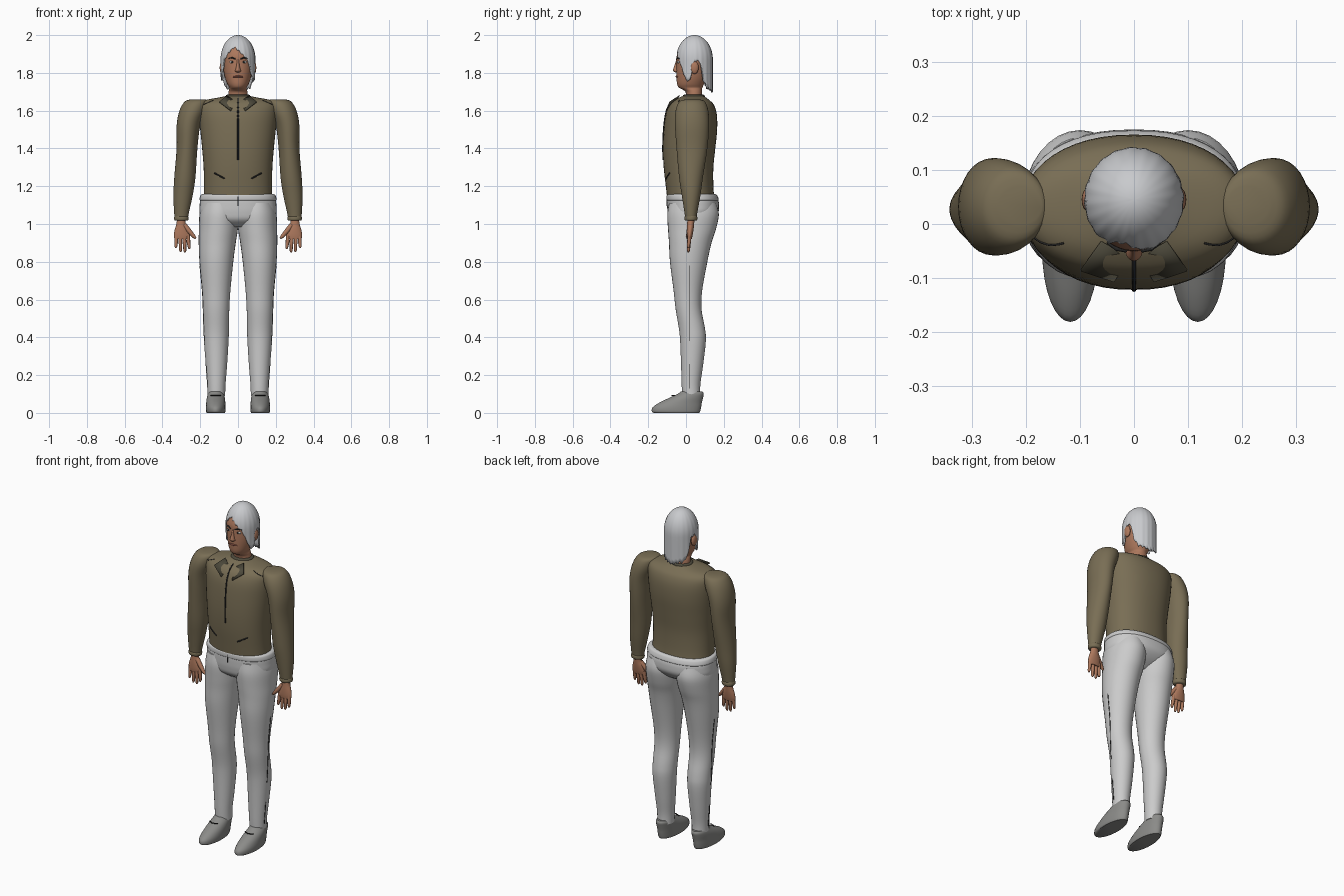
import bpy, bmesh, math
from mathutils import Vector
from mathutils.bvhtree import BVHTree

if "Cube" in bpy.data.objects:
    bpy.data.objects.remove(bpy.data.objects["Cube"], do_unlink=True)


def material(name, r, g, b):
    m = bpy.data.materials.new(name)
    m.use_nodes = True
    m.diffuse_color = (r, g, b, 1)
    bsdf = m.node_tree.nodes["Principled BSDF"]
    bsdf.inputs["Base Color"].default_value = (r, g, b, 1)
    bsdf.inputs["Roughness"].default_value = 0.8
    return m


OLIVE = material("olive cloth", 0.19, 0.155, 0.09)
DARK_OLIVE = material("dark olive cloth", 0.075, 0.068, 0.045)
PALE = material("pale grey cloth", 0.6, 0.6, 0.6)
SILVER = material("silver hair", 0.58, 0.59, 0.61)
SKIN = material("skin", 0.42, 0.19, 0.11)
LIPS = material("lips", 0.3, 0.1, 0.07)
GREY = material("grey leather", 0.26, 0.26, 0.25)
BLACK = material("dark trim", 0.02, 0.02, 0.02)
WHITE = material("eye white", 0.75, 0.75, 0.72)


def finish(ob, mat, mirror=False, angle=50):
    ob.data.materials.clear()
    ob.data.materials.append(mat)
    bpy.ops.object.select_all(action="DESELECT")
    ob.select_set(True)
    bpy.context.view_layer.objects.active = ob
    bpy.ops.object.shade_smooth_by_angle(angle=math.radians(angle))
    if mirror:
        ob.modifiers.new("Mirror", "MIRROR")
    return ob


def add_mesh(name, bm, mat, mirror=False):
    bmesh.ops.recalc_face_normals(bm, faces=bm.faces)
    me = bpy.data.meshes.new(name)
    bm.to_mesh(me)
    bm.free()
    ob = bpy.data.objects.new(name, me)
    bpy.context.collection.objects.link(ob)
    return finish(ob, mat, mirror)


def smooth_rows(rows, steps):
    """Catmull-Rom interpolation through the section rows."""
    out = []
    for i in range(len(rows) - 1):
        a, b, c, d = (rows[max(0, min(len(rows) - 1, i + k))] for k in (-1, 0, 1, 2))
        for s in range(steps):
            t = s / steps
            out.append([0.5 * (2 * q + (r - p) * t + (2 * p - 5 * q + 4 * r - w) * t * t
                               + (3 * q - p - 3 * r + w) * t ** 3)
                        for p, q, r, w in zip(a, b, c, d)])
    return out + [list(rows[-1])]


def loft(name, rows, mat, mirror=False, power=2.0, sides=32, steps=4):
    """Skin over level sections given as (z, x min, x max, y min, y max)."""
    bm = bmesh.new()
    rings = []
    for z, x0, x1, y0, y1 in smooth_rows(rows, steps):
        ring = []
        for i in range(sides):
            c, s = math.cos(math.tau * i / sides), math.sin(math.tau * i / sides)
            px = math.copysign(abs(c) ** (2 / power), c)
            py = math.copysign(abs(s) ** (2 / power), s)
            ring.append(bm.verts.new(((x0 + x1) / 2 + px * (x1 - x0) / 2,
                                      (y0 + y1) / 2 + py * (y1 - y0) / 2, z)))
        rings.append(ring)
    for lo, hi in zip(rings, rings[1:]):
        for i in range(sides):
            j = (i + 1) % sides
            bm.faces.new((lo[i], lo[j], hi[j], hi[i]))
    bm.faces.new(rings[0])
    bm.faces.new(rings[-1])
    return add_mesh(name, bm, mat, mirror)


def centred(rows):
    return [(z, -w, w, y0, y1) for z, w, y0, y1 in rows]


def tube(name, points, radii, mat, mirror=False):
    cu = bpy.data.curves.new(name, "CURVE")
    cu.dimensions = "3D"
    cu.bevel_depth, cu.bevel_resolution, cu.use_fill_caps = 1.0, 2, True
    sp = cu.splines.new("POLY")
    sp.points.add(len(points) - 1)
    for p, co, r in zip(sp.points, points, radii):
        p.co, p.radius = (*co, 1), r
    ob = bpy.data.objects.new(name, cu)
    bpy.context.collection.objects.link(ob)
    bpy.ops.object.select_all(action="DESELECT")
    ob.select_set(True)
    bpy.context.view_layer.objects.active = ob
    bpy.ops.object.convert(target="MESH")
    return finish(bpy.context.object, mat, mirror)


def seam(name, target, start, end, direction, radius, mat, mirror=False, count=14):
    """Thin line projected onto a part's surface."""
    me = target.data
    tree = BVHTree.FromPolygons([v.co for v in me.vertices], [p.vertices for p in me.polygons])
    hits = [tree.ray_cast(Vector(start).lerp(Vector(end), i / count), Vector(direction))[0]
            for i in range(count + 1)]
    hits = [h for h in hits if h]
    if len(hits) > 1:
        tube(name, hits, [radius] * len(hits), mat, mirror)


def ball(name, centre, size, mat, mirror=False):
    bm = bmesh.new()
    bmesh.ops.create_uvsphere(bm, u_segments=16, v_segments=10, radius=1)
    for v in bm.verts:
        v.co = Vector(c + k * s for c, k, s in zip(centre, v.co, size))
    return add_mesh(name, bm, mat, mirror)


# Jacket
jacket = loft("jacket_body", centred([
    (1.14, .182, -.1, .15), (1.2, .18, -.107, .145), (1.3, .182, -.118, .145),
    (1.4, .19, -.122, .155), (1.5, .2, -.118, .165), (1.58, .207, -.108, .163),
    (1.63, .205, -.088, .148), (1.655, .175, -.062, .125), (1.67, .1, -.035, .105),
    (1.678, .06, -.015, .095)]), OLIVE, power=2.2, sides=48)
loft("jacket_sleeves", [
    (1.66, .17, .25, 0, .07), (1.648, .16, .282, -.035, .1), (1.6, .17, .31, -.055, .118),
    (1.52, .2, .325, -.058, .122), (1.4, .215, .325, -.05, .113), (1.25, .225, .337, -.037, .09),
    (1.15, .24, .342, -.022, .076), (1.06, .26, .338, -.008, .06), (1.03, .265, .335, -.004, .056)],
    OLIVE, mirror=True)
loft("jacket_cuffs", [(1.018, .266, .334, -.004, .056), (1.024, .262, .338, -.008, .06),
                      (1.036, .262, .338, -.008, .06), (1.042, .266, .336, -.004, .057)],
     OLIVE, mirror=True)
loft("neck_band", centred([(1.66, .068, -.02, .1), (1.68, .064, -.016, .099),
                           (1.685, .055, -.008, .09)]), DARK_OLIVE)

# Collar flaps
bm = bmesh.new()
bm.faces.new([bm.verts.new(c) for c in (
    (.06, -.035, 1.682), (.01, -.065, 1.648), (.037, -.108, 1.6), (.098, -.088, 1.647))])
flaps = add_mesh("collar_flaps", bm, DARK_OLIVE, True)
flaps.modifiers.new("Thickness", "SOLIDIFY").thickness = .005

# Jacket trim
seam("zipper", jacket, (0, -1, 1.34), (0, -1, 1.665), (0, 1, 0), .004, BLACK)
seam("pocket_lines", jacket, (.125, -1, 1.27), (.07, -1, 1.24), (0, 1, 0), .004, BLACK, True)
seam("shoulder_lines", jacket, (.2, -1, 1.625), (.13, -1, 1.655), (0, 1, 0), .002, BLACK, True)

# Trousers
loft("trouser_hips", centred([
    (.985, .1, -.04, .08), (1.02, .18, -.085, .135), (1.06, .203, -.097, .17),
    (1.1, .203, -.1, .175), (1.13, .2, -.1, .17), (1.155, .192, -.097, .158)]),
    PALE, power=2.3, sides=48)
legs = loft("trouser_legs", [
    (1.11, .01, .19, -.09, .16), (1.05, -.004, .204, -.099, .174), (.97, .001, .207, -.095, .158),
    (.9, .012, .208, -.09, .135), (.8, .025, .204, -.085, .113), (.65, .04, .19, -.066, .086),
    (.55, .046, .185, -.055, .082), (.45, .048, .182, -.038, .1), (.38, .05, .18, -.031, .105),
    (.25, .058, .17, -.026, .09), (.15, .066, .162, -.023, .076), (.09, .068, .16, -.02, .075)],
    PALE, mirror=True)
loft("waistband", centred([(1.125, .201, -.1, .171), (1.132, .204, -.103, .173),
                           (1.152, .198, -.102, .165), (1.158, .186, -.095, .155)]),
     PALE, power=2.3, sides=48)
tube("fly_line", [(0, -.101, 1.145), (0, -.1, 1.095)], [.003, .003], BLACK)
for label, low, high in (("lower", .13, .26), ("upper", .38, .78)):
    seam(label + "_leg_seams", legs, (1, .02, low), (1, .02, high), (-1, 0, 0), .0022, BLACK, True)

# Shoes
loft("shoes", [
    (0, .07, .165, -.172, .07), (.008, .067, .169, -.181, .075), (.03, .066, .17, -.176, .08),
    (.055, .067, .168, -.14, .084), (.08, .07, .165, -.088, .09), (.1, .074, .16, -.045, .094),
    (.112, .08, .154, -.03, .088)], GREY, mirror=True)
tube("shoe_laces", [(.09, -.062, .093), (.117, -.074, .093), (.144, -.062, .093)],
     [.003] * 3, BLACK, True)

# Hands
loft("palms", [(1.04, .28, .322, .008, .046), (1.0, .277, .326, .006, .043),
               (.97, .264, .335, .004, .04), (.94, .257, .34, .004, .035),
               (.92, .262, .336, .006, .03)], SKIN, mirror=True)
for label, x0, x1, z1 in (("index", .266, .258, .868), ("middle", .286, .281, .85),
                          ("ring", .306, .304, .852), ("little", .326, .329, .872)):
    tube(label + "_fingers", [(x0, .019, .945), ((x0 + x1) / 2, .016, .905),
                              (x1, .013, z1 + .01), (x1, .012, z1)],
         [.011, .01, .008, .004], SKIN, True)
tube("thumbs", [(.285, .022, .995), (.258, .015, .962), (.235, .01, .935), (.224, .008, .924)],
     [.014, .013, .01, .005], SKIN, True)

# Head
loft("head_and_neck", centred([
    (1.62, .058, 0, .09), (1.69, .051, 0, .085), (1.71, .048, -.015, .084),
    (1.722, .046, -.038, .087), (1.74, .056, -.047, .095), (1.77, .067, -.05, .11),
    (1.81, .076, -.051, .122), (1.86, .082, -.05, .13), (1.9, .083, -.047, .13),
    (1.95, .068, -.025, .11), (1.98, .035, .01, .08)]), SKIN, sides=40)
loft("nose", centred([(1.802, .008, -.056, -.03), (1.81, .016, -.067, -.03),
                      (1.82, .013, -.068, -.03), (1.845, .008, -.059, -.03),
                      (1.872, .007, -.051, -.03)]), SKIN, sides=16)
ball("ears", (.085, .045, 1.828), (.012, .022, .034), SKIN, True)
ball("eyes", (.031, -.038, 1.857), (.014, .009, .007), WHITE, True)
ball("irises", (.031, -.0435, 1.857), (.006, .005, .006), BLACK, True)
tube("eyebrows", [(.014, -.05, 1.874), (.032, -.046, 1.881), (.05, -.034, 1.876)],
     [.003, .004, .002], BLACK, True)
tube("mouth", [(-.028, -.044, 1.779), (-.01, -.051, 1.781), (.01, -.051, 1.781),
               (.028, -.044, 1.779)], [.002, .005, .005, .002], LIPS)

# Hair: a shell whose lower edge follows a hairline keyed by angle from the front
HAIRLINE = [(0, 1.94), (25, 1.905), (48, 1.86), (68, 1.765), (78, 1.755), (90, 1.865),
            (108, 1.86), (120, 1.76), (135, 1.72), (180, 1.7)]


def hairline(deg):
    for (a, za), (b, zb) in zip(HAIRLINE, HAIRLINE[1:]):
        if deg <= b:
            return za + (zb - za) * (deg - a) / (b - a)
    return HAIRLINE[-1][1]


bm = bmesh.new()
COLS, LEVELS = 96, 22
pole = bm.verts.new((0, .045, 2))
previous = None
for k in range(1, LEVELS + 1):
    ring = []
    for i in range(COLS):
        deg = 360 * i / COLS - 180
        a = math.radians(deg)
        part = 14 * max(0, math.cos(a))
        edge = hairline(min(180, abs(deg + part))) + .006 * math.sin(i * 1.7)
        z = 2 - (2 - edge) * (k / LEVELS) ** 2
        r = math.sqrt(max(0, 1 - (max(0, z - 1.87) / .13) ** 2))
        r *= 1 + .01 * math.sin(i * 1.31) * k / LEVELS
        ring.append(bm.verts.new((.092 * r * math.sin(a), .045 - .097 * r * math.cos(a), z)))
    for i in range(COLS):
        j = (i + 1) % COLS
        if previous:
            bm.faces.new((previous[i], previous[j], ring[j], ring[i]))
        else:
            bm.faces.new((pole, ring[j], ring[i]))
    previous = ring
hair = add_mesh("hair", bm, SILVER)
shell = hair.modifiers.new("Thickness", "SOLIDIFY")
shell.thickness, shell.offset = .008, -1
